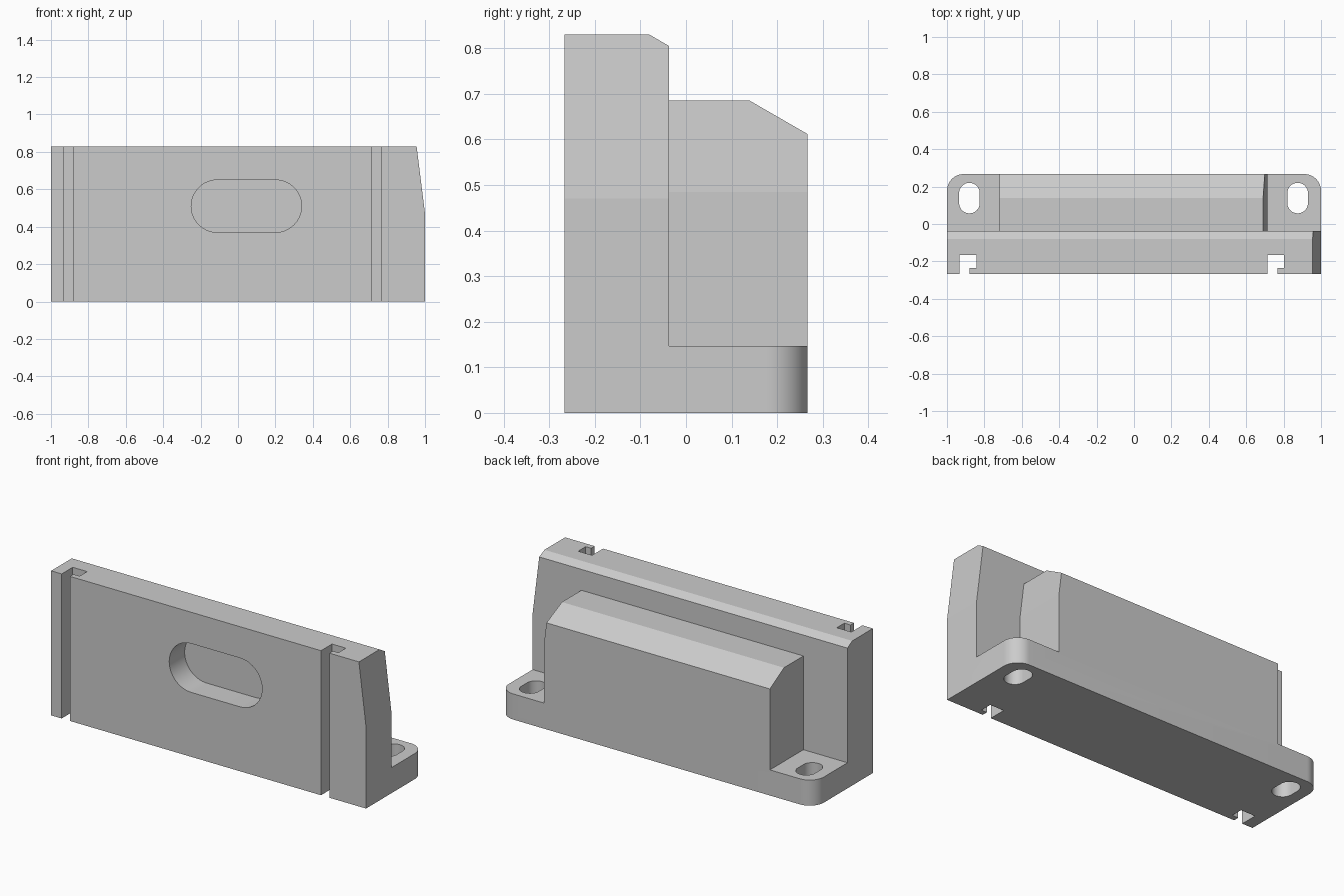
import bpy, bmesh
from math import pi, sin, cos, radians

if "Cube" in bpy.data.objects:
    bpy.data.objects.remove(bpy.data.objects["Cube"])


def arc(cx, cy, r, a0, a1, n):
    return [(cx + r * cos(radians(a0 + (a1 - a0) * i / n)),
             cy + r * sin(radians(a0 + (a1 - a0) * i / n))) for i in range(n + 1)]


def prism(name, pts, axis, lo, hi):
    """Extrude a closed 2D outline along one axis from lo to hi."""
    place = {'x': lambda p, t: (t, p[0], p[1]),
             'y': lambda p, t: (p[0], t, p[1]),
             'z': lambda p, t: (p[0], p[1], t)}[axis]
    bm = bmesh.new()
    face = bm.faces.new([bm.verts.new(place(p, lo)) for p in pts])
    ext = bmesh.ops.extrude_face_region(bm, geom=[face])
    for v in ext['geom']:
        if isinstance(v, bmesh.types.BMVert):
            v.co['xyz'.index(axis)] = hi
    bmesh.ops.recalc_face_normals(bm, faces=bm.faces)
    mesh = bpy.data.meshes.new(name)
    bm.to_mesh(mesh)
    bm.free()
    obj = bpy.data.objects.new(name, mesh)
    bpy.context.collection.objects.link(obj)
    return obj


def cut(body, cutter):
    cutter.hide_render = True
    mod = body.modifiers.new("cut", 'BOOLEAN')
    mod.operation = 'DIFFERENCE'
    mod.solver = 'EXACT'
    mod.object = cutter
    bpy.context.view_layer.objects.active = body
    bpy.ops.object.modifier_apply(modifier=mod.name)
    bpy.data.objects.remove(cutter, do_unlink=True)


FRONT, BACK, STEP, TOP, R = -0.267, 0.267, -0.037, 0.83, 0.09


def groove(x, inner):
    """Outline of an L-shaped groove opening on the front face."""
    return [(x, FRONT), (x, -0.167), (x + inner, -0.167), (x + inner, -0.235),
            (x + 0.053, -0.235), (x + 0.053, FRONT)]


# Full-height block: footprint with L grooves and rounded back corners
footprint = ([(-1, FRONT)] + groove(-0.933, 0.092) + groove(0.714, 0.088) + [(1, FRONT)]
             + arc(1 - R, BACK - R, R, 0, 90, 16) + arc(-1 + R, BACK - R, R, 90, 180, 16))
body = prism("mounting_block", footprint, 'z', 0, TOP)

# Stepped top with chamfers on the plate and on the rear housing
cut(body, prism("top_cutter", [(STEP, 0.685), (0.14, 0.685), (0.4, 0.535), (0.4, 0.95),
                               (-0.166, 0.95), (-0.166, 0.88), (STEP, 0.805)], 'x', -1.2, 1.2))

# Recesses beside the housing that leave the mounting feet
cut(body, prism("left_foot_cutter", [(-1.2, 0.147), (-0.72, 0.147), (-0.72, 1), (-1.2, 1)],
                'y', STEP, 0.4))
cut(body, prism("right_foot_cutter", [(1.2, 0.147), (0.715, 0.147), (0.715, 0.485),
                                      (0.651, 1), (1.2, 1)], 'y', STEP, 0.4))

# Tapered right end of the front plate
cut(body, prism("taper_cutter", [(1.0225, 0.29), (0.9425, 0.93), (1.2, 0.93), (1.2, 0.29)],
                'y', -0.5, 0.0))

# Oblong screw holes through the feet
for x in (-0.88, 0.875):
    slot = arc(x, 0.165, 0.055, 0, 180, 32) + arc(x, 0.112, 0.055, 180, 360, 32)
    cut(body, prism("hole_cutter", slot, 'z', -0.1, 0.4))

# Blind oblong pocket in the front face
pocket = arc(0.2, 0.51, 0.14, -90, 90, 32) + arc(-0.11, 0.51, 0.14, 90, 270, 32)
cut(body, prism("pocket_cutter", pocket, 'y', -0.4, FRONT + 0.14))

# Smooth only the rounded walls
bpy.ops.object.select_all(action='DESELECT')
body.select_set(True)
bpy.context.view_layer.objects.active = body
bpy.ops.object.shade_smooth_by_angle(angle=radians(6.5))
